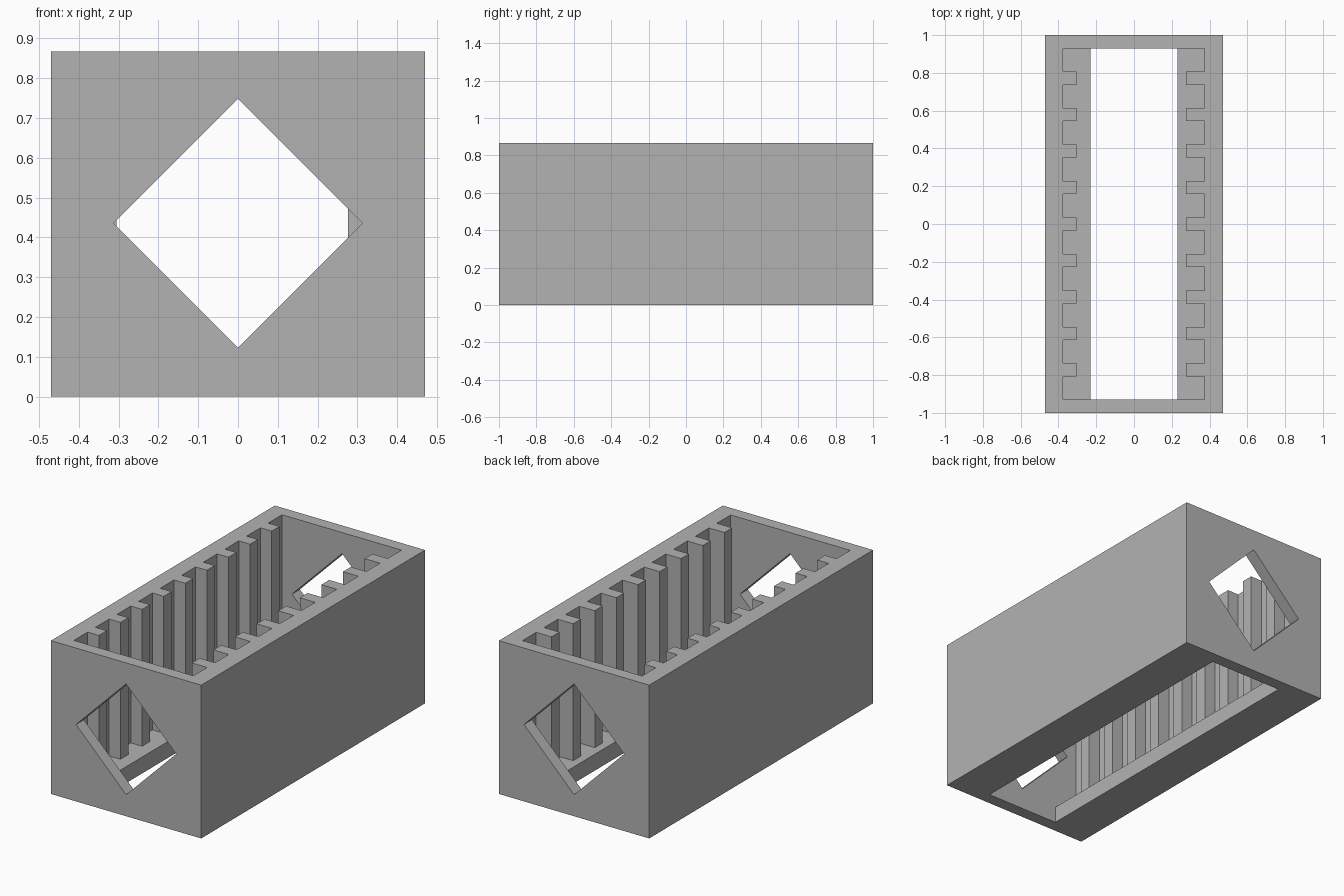
import bpy
import bmesh

if "Cube" in bpy.data.objects:
    bpy.data.objects.remove(bpy.data.objects["Cube"], do_unlink=True)

HEIGHT, FLOOR = 0.867, 0.093
HALF_X, HALF_Y = 0.47, 1.0
CAVITY_Y = 0.93
RIBS, RIB_WIDTH, RIB_END = 9, 0.07, 0.772

grey = bpy.data.materials.new("plain grey")
grey.use_nodes = True
colour = (0.45, 0.45, 0.45, 1)
grey.diffuse_color = colour
grey.node_tree.nodes["Principled BSDF"].inputs["Base Color"].default_value = colour


def prism(name, outline, direction):
    """Extrude a closed outline of 3D points along a vector."""
    bm = bmesh.new()
    face = bm.faces.new([bm.verts.new(p) for p in outline])
    ext = bmesh.ops.extrude_face_region(bm, geom=[face], use_keep_orig=True)
    moved = [g for g in ext["geom"] if isinstance(g, bmesh.types.BMVert)]
    bmesh.ops.translate(bm, verts=moved, vec=direction)
    bmesh.ops.recalc_face_normals(bm, faces=bm.faces)
    mesh = bpy.data.meshes.new(name)
    bm.to_mesh(mesh)
    bm.free()
    mesh.materials.append(grey)
    obj = bpy.data.objects.new(name, mesh)
    bpy.context.collection.objects.link(obj)
    return obj


def rectangle(hx, hy, z):
    return [(-hx, -hy, z), (hx, -hy, z), (hx, hy, z), (-hx, hy, z)]


def ribbed_side(wall_x, rib_x):
    """Toothed inner wall outline, from the front to the back."""
    pts = [(wall_x, -CAVITY_Y, FLOOR)]
    for i in range(RIBS):
        y = -RIB_END + 2 * RIB_END * i / (RIBS - 1)
        a, b = y - RIB_WIDTH / 2, y + RIB_WIDTH / 2
        pts += [(x, v, FLOOR) for x, v in
                ((wall_x, a), (rib_x, a), (rib_x, b), (wall_x, b))]
    return pts + [(wall_x, CAVITY_Y, FLOOR)]


# Solid outer block
box = prism("slotted_box", rectangle(HALF_X, HALF_Y, 0), (0, 0, HEIGHT))

# Cutters: ribbed cavity, open floor slot, diamond holes through both ends
cavity = prism("cavity_cutter",
               ribbed_side(0.372, 0.276) + ribbed_side(-0.376, -0.305)[::-1],
               (0, 0, HEIGHT))
slot = prism("floor_slot_cutter", rectangle(0.23, CAVITY_Y, -0.1), (0, 0, 0.4))
mid, r = 0.435, 0.313
diamond = prism("diamond_cutter",
                [(0, -1.2, mid - r), (r, -1.2, mid), (0, -1.2, mid + r), (-r, -1.2, mid)],
                (0, 2.4, 0))

# The holes pierce the end walls only, so they are cut before the ribs are formed
# by limiting each cutter to its wall.
for v in diamond.data.vertices:
    v.co.y = -CAVITY_Y + 0.05 if v.co.y > 0 else v.co.y
back_diamond = diamond.copy()
back_diamond.data = diamond.data.copy()
back_diamond.name = "back_diamond_cutter"
back_diamond.rotation_euler.z = 3.14159265
bpy.context.collection.objects.link(back_diamond)

for cutter in (cavity, slot, diamond, back_diamond):
    mod = box.modifiers.new(cutter.name, "BOOLEAN")
    mod.operation = "DIFFERENCE"
    mod.solver = "EXACT"
    mod.object = cutter
    cutter.hide_render = True

# Bake the cuts and discard the cutters
bpy.context.view_layer.update()
graph = bpy.context.evaluated_depsgraph_get()
baked = bpy.data.meshes.new_from_object(box.evaluated_get(graph))
box.modifiers.clear()
box.data = baked
for cutter in (cavity, slot, diamond, back_diamond):
    bpy.data.objects.remove(cutter, do_unlink=True)
